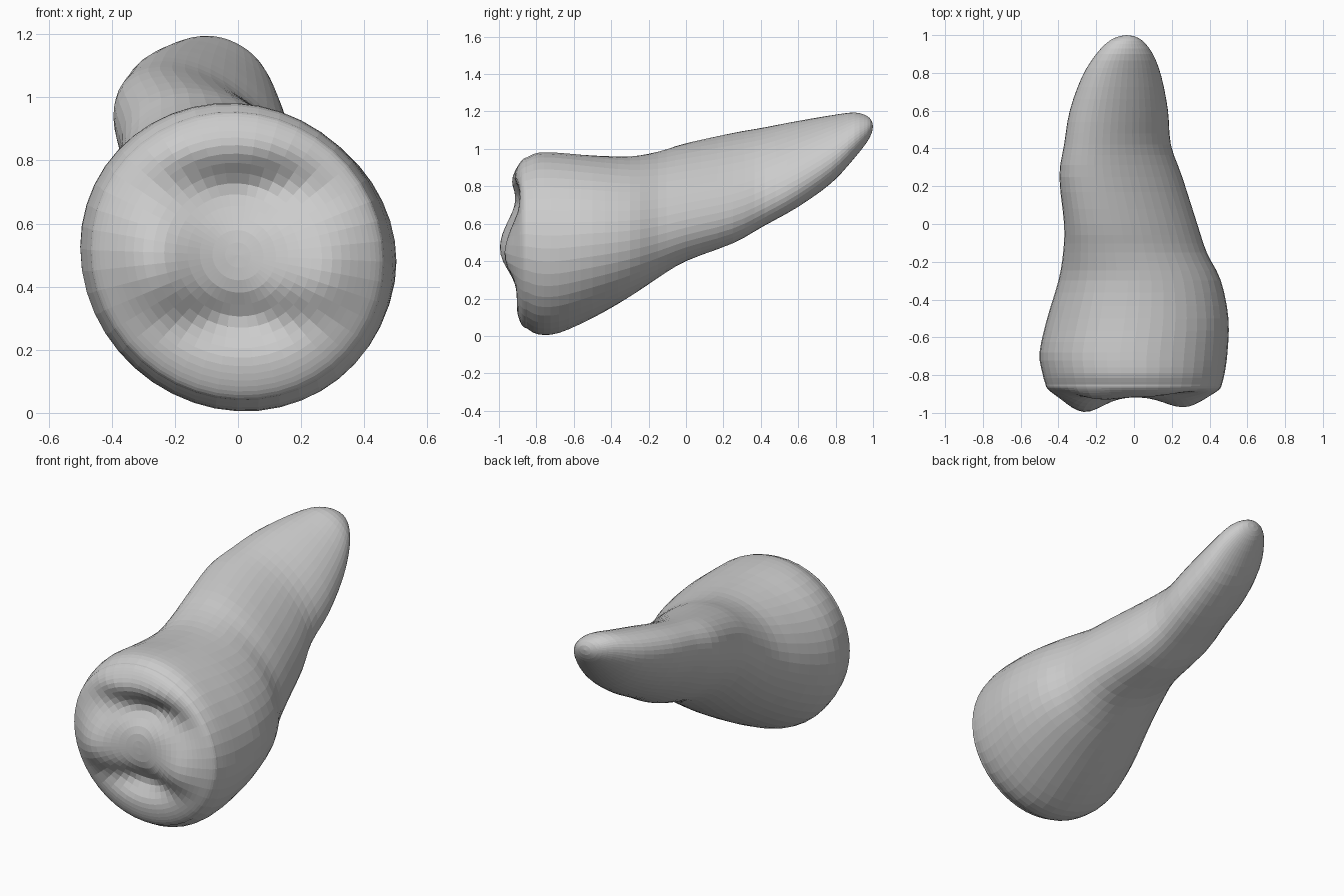
import bpy, bmesh, math

if "Cube" in bpy.data.objects:
    bpy.data.objects.remove(bpy.data.objects["Cube"])

SEG = 44      # points around each cross-section
STEPS = 3     # rings between two stations
CAP = 18      # rings across the chewing face

# Stations along the tooth: y, left x, right x, bottom z, top z, skew
STATIONS = [
    (-0.85, -0.468, 0.465, 0.04, 0.955, -0.04),
    (-0.79, -0.485, 0.48, 0.008, 0.98, -0.05),
    (-0.68, -0.50, 0.495, 0.015, 0.98, -0.06),
    (-0.50, -0.46, 0.50, 0.095, 0.965, -0.10),
    (-0.30, -0.40, 0.46, 0.21, 0.96, -0.20),
    (-0.15, -0.375, 0.385, 0.31, 0.985, -0.32),
    (0.00, -0.37, 0.335, 0.40, 1.03, -0.43),
    (0.25, -0.395, 0.255, 0.495, 1.085, -0.51),
    (0.42, -0.37, 0.195, 0.59, 1.115, -0.53),
    (0.60, -0.34, 0.18, 0.69, 1.15, -0.48),
    (0.78, -0.275, 0.145, 0.82, 1.18, -0.40),
    (0.90, -0.20, 0.10, 0.95, 1.195, -0.32),
    (0.97, -0.13, 0.045, 1.04, 1.175, -0.25),
    (0.995, -0.075, 0.0, 1.09, 1.145, -0.10),
]

# Cusps (negative = towards the front) and grooves: x, z, height, width x, width z
RELIEF = [
    (-0.27, 0.47, -0.085, 0.14, 0.18),
    (0.27, 0.43, -0.06, 0.14, 0.16),
    (-0.20, 0.85, -0.04, 0.15, 0.09),
    (0.10, 0.87, -0.02, 0.18, 0.08),
    (0.05, 0.71, 0.075, 0.22, 0.085),
    (0.00, 0.29, 0.06, 0.24, 0.075),
]


def spline(a, b, c, d, t):
    return 0.5 * (2*b + (c-a)*t + (2*a-5*b+4*c-d)*t*t + (3*b-a-3*c+d)*t**3)


def section(st):
    y, xl, xr, zb, zt, skew = st
    ph = math.asin(skew)
    cx, cz, rx, rz = (xl+xr)/2, (zb+zt)/2, (xr-xl)/2, (zt-zb)/2
    return [(cx + rx*math.cos(a), y, cz + rz*math.sin(a + ph))
            for a in (2*math.pi*i/SEG for i in range(SEG))]


def face_y(x, z, s):
    y = -0.85 - 0.065*math.sqrt(max(0, 1 - s**5))
    bump = sum(h*math.exp(-((x-px)/wx)**2 - ((z-pz)/wz)**2)
               for px, pz, h, wx, wz in RELIEF)
    return y + bump*(1 - s**6)


# Chewing face: rings growing from the centre to the rim
rim = section(STATIONS[0])
mx, mz = 0.0, 0.5
rings = []
for k in range(1, CAP):
    s = math.sin(k/CAP*math.pi/2)
    ring = []
    for x, y, z in rim:
        px, pz = mx + (x-mx)*s, mz + (z-mz)*s
        ring.append((px, face_y(px, pz, s), pz))
    rings.append(ring)

# Crown sides and root: smooth loft through the stations
last = len(STATIONS) - 1
for i in range(last):
    q = [STATIONS[min(max(i+j, 0), last)] for j in (-1, 0, 1, 2)]
    for k in range(STEPS):
        rings.append(section([spline(*v, k/STEPS) for v in zip(*q)]))
rings.append(section(STATIONS[-1]))

# Skin the rings and close both ends
bm = bmesh.new()
loops = [[bm.verts.new(p) for p in r] for r in rings]
for a, b in zip(loops, loops[1:]):
    for i in range(SEG):
        j = (i+1) % SEG
        bm.faces.new((a[i], a[j], b[j], b[i]))
for loop, tip in ((loops[0], (mx, face_y(mx, mz, 0), mz)),
                  (loops[-1], (-0.04, 1.0, 1.12))):
    c = bm.verts.new(tip)
    for i in range(SEG):
        bm.faces.new((loop[i], loop[(i+1) % SEG], c))
bmesh.ops.recalc_face_normals(bm, faces=bm.faces)

mesh = bpy.data.meshes.new("tooth")
bm.to_mesh(mesh)
bm.free()
tooth = bpy.data.objects.new("tooth", mesh)
bpy.context.collection.objects.link(tooth)
